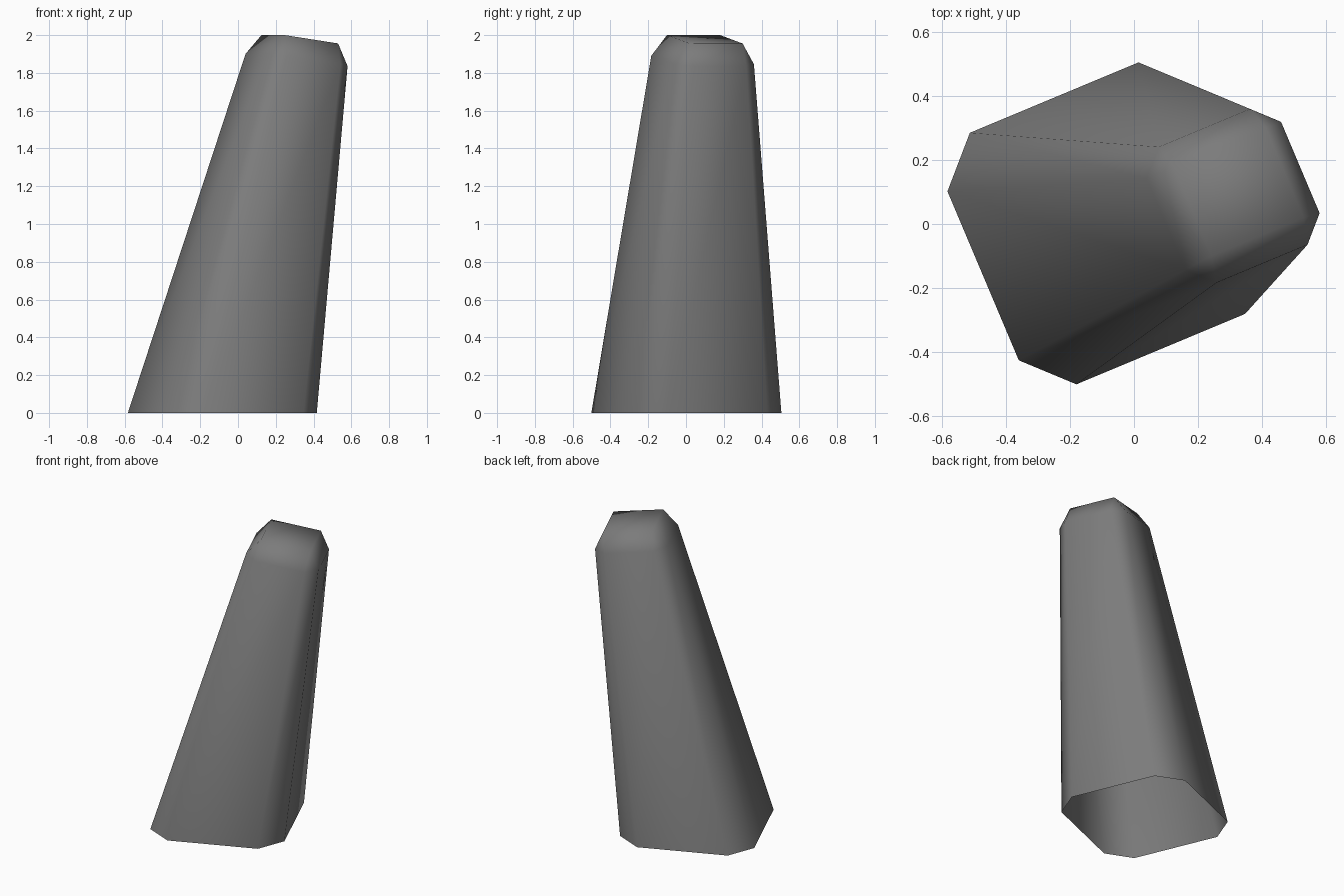
import bpy, bmesh
from mathutils import Vector

cube = bpy.data.objects.get("Cube")
if cube:
    bpy.data.objects.remove(cube, do_unlink=True)

mat = bpy.data.materials.new("dark_grey")
mat.use_nodes = True
grey = (0.2, 0.2, 0.2, 1)
mat.diffuse_color = grey
mat.node_tree.nodes["Principled BSDF"].inputs["Base Color"].default_value = grey

# Cross-section: half of a square with cut corners, mirrored through its centre
half = [(-0.5, 0.1), (-0.277, -0.428), (-0.097, -0.503), (0.43, -0.283)]
section = [Vector(p) for p in half] + [-Vector(p) for p in half]


def tilted(bm, x, y, centre):
    """Vertex on the plane of the leaning top."""
    return bm.verts.new((centre[0] + x, centre[1] + y, centre[2] - 0.132 * x - 0.058 * y))


bm = bmesh.new()
base = [bm.verts.new((p.x - 0.083, p.y + 0.002, 0)) for p in section]
ring = [tilted(bm, p.x * 0.54, p.y * 0.54, (0.31, 0.088, 1.868)) for p in section]

# Four-cornered cap above the eight-cornered ring
corners = [(-0.203, 0.08), (-0.085, -0.2), (0.203, -0.08), (0.085, 0.2)]
cap = [tilted(bm, x, y, (0.327, 0.1, 1.978)) for x, y in corners]

# Leaning walls, open underneath
for i in range(8):
    j = (i + 1) % 8
    bm.faces.new((base[i], base[j], ring[j], ring[i]))

# Bevelled shoulder: a sloping side and a corner triangle for each cap edge
for k in range(4):
    a, b, c = (ring[(2 * k + n) % 8] for n in range(3))
    n = (k + 1) % 4
    bm.faces.new((a, b, cap[n], cap[k]))
    bm.faces.new((b, c, cap[n]))
bm.faces.new(cap)

for face in bm.faces:
    face.smooth = True
bm.normal_update()

mesh = bpy.data.meshes.new("leaning_pillar")
bm.to_mesh(mesh)
bm.free()
mesh.materials.append(mat)
pillar = bpy.data.objects.new("leaning_pillar", mesh)
bpy.context.collection.objects.link(pillar)
